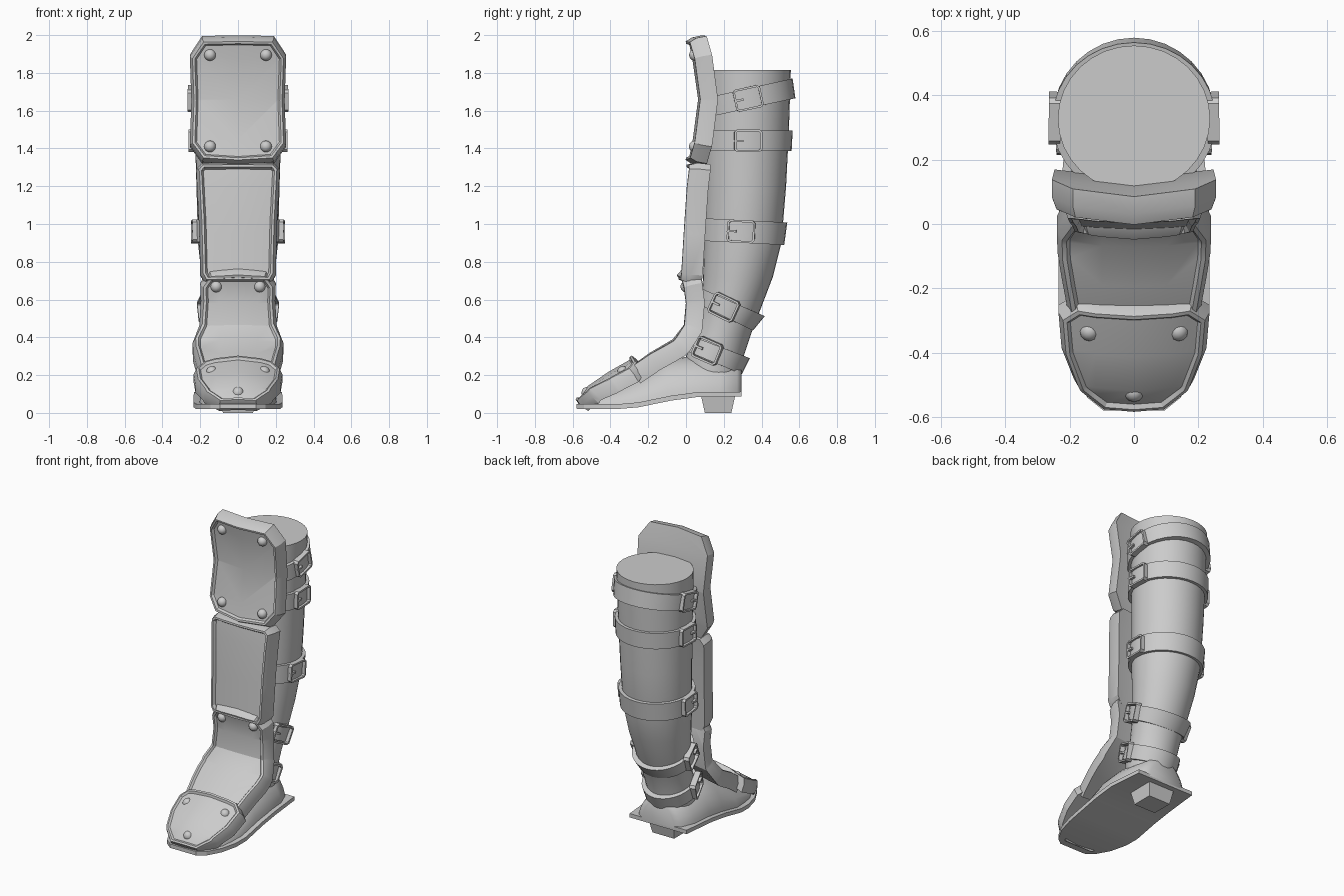
import bpy, bmesh, math
from mathutils import Vector, Matrix

if "Cube" in bpy.data.objects:
    bpy.data.objects.remove(bpy.data.objects["Cube"])


def finish(bm, name, angle=35):
    bmesh.ops.recalc_face_normals(bm, faces=bm.faces)
    me = bpy.data.meshes.new(name)
    bm.to_mesh(me)
    bm.free()
    ob = bpy.data.objects.new(name, me)
    bpy.context.collection.objects.link(ob)
    bpy.ops.object.select_all(action='DESELECT')
    bpy.context.view_layer.objects.active = ob
    ob.select_set(True)
    bpy.ops.object.shade_smooth_by_angle(angle=math.radians(angle))
    return ob


def loft(name, rings, closed=False, angle=35):
    """Skin a list of point rings; closed joins last ring to first, else caps."""
    bm = bmesh.new()
    vs = [[bm.verts.new(p) for p in r] for r in rings]
    n = len(vs[0])
    for i in range(len(vs) if closed else len(vs) - 1):
        a, b = vs[i], vs[(i + 1) % len(vs)]
        for j in range(n):
            bm.faces.new((a[j], a[(j + 1) % n], b[(j + 1) % n], b[j]))
    if not closed:
        bm.faces.new(vs[0])
        bm.faces.new(vs[-1])
    return finish(bm, name, angle)


def plate(name, path, half, depth, bevel, rim, recess, bend, xcuts):
    """Rimmed armour plate: flat outline (x, t) wrapped on a y-z path."""
    P = [Vector(p) for p in path]
    S = [0]
    for a, b in zip(P, P[1:]):
        S.append(S[-1] + (b - a).length)
    L = S[-1]
    N = []
    for i in range(len(P)):
        t = (P[min(i + 1, len(P) - 1)] - P[max(i - 1, 0)]).normalized()
        N.append(Vector((-t.y, t.x)))

    def place(x, d, s):
        d += bend[0] * abs(x) ** bend[1]
        i = max(k for k in range(len(S) - 1) if S[k] <= max(s, 0))
        f = (s - S[i]) / (S[i + 1] - S[i])
        q = P[i].lerp(P[i + 1], f) + N[i].lerp(N[i + 1], f).normalized() * d
        return Vector((x, q.x, q.y))

    outline = half + [(-x, t) for x, t in reversed(half) if x > 0]
    bm = bmesh.new()
    back = [bm.verts.new((x, depth, t * L)) for x, t in outline]
    front = [bm.verts.new((x, depth * 0.4, t * L)) for x, t in outline]
    n = len(back)
    for i in range(n):
        j = (i + 1) % n
        bm.faces.new((back[i], back[j], front[j], front[i]))
    bm.faces.new(back)
    f = bm.faces.new(front)
    bm.normal_update()
    for width, d in ((bevel, 0), (rim, 0), (0.01, recess)):
        bmesh.ops.inset_region(bm, faces=[f], thickness=width, use_even_offset=True)
        for v in f.verts:
            v.co.y = d
    cuts = [((0, 0, s), (0, 0, 1)) for s in S[1:-1]]
    cuts += [((x, 0, 0), (1, 0, 0)) for x in xcuts]
    for co, no in cuts:
        bmesh.ops.bisect_plane(bm, geom=bm.verts[:] + bm.edges[:] + bm.faces[:],
                               dist=1e-5, plane_co=co, plane_no=no)
    for v in bm.verts:
        v.co = place(*v.co)
    finish(bm, name, 25)
    return lambda x, t, sink=0.0: place(x, recess + sink, t * L)


def rivet(name, pos, r=0.031):
    bm = bmesh.new()
    bmesh.ops.create_uvsphere(bm, u_segments=12, v_segments=8, radius=r)
    bmesh.ops.translate(bm, verts=bm.verts, vec=pos)
    finish(bm, name, 60)


# leg shaft: z, front y, back y, half width
LEG = [(0.2, 0.0, 0.29, 0.145), (0.3, 0.0, 0.305, 0.15), (0.42, 0.05, 0.345, 0.155),
       (0.55, 0.08, 0.395, 0.17), (0.72, 0.09, 0.46, 0.192), (0.9, 0.095, 0.505, 0.212),
       (1.2, 0.1, 0.53, 0.22), (1.5, 0.1, 0.545, 0.229), (1.815, 0.1, 0.555, 0.237)]


def leg_point(a, z, off=0.0):
    z1 = min(max(z, LEG[0][0]), LEG[-1][0] - 1e-4)
    i = max(k for k in range(len(LEG) - 1) if LEG[k][0] <= z1)
    A, B = LEG[i], LEG[i + 1]
    f = (z1 - A[0]) / (B[0] - A[0])
    yf, yb, w = (A[k] + (B[k] - A[k]) * f for k in (1, 2, 3))
    return Vector(((w + off) * math.cos(a), (yf + yb) / 2 + ((yb - yf) / 2 + off) * math.sin(a), z))


M = 32
loft("leg_shaft", [[leg_point(2 * math.pi * j / M, r[0]) for j in range(M)] for r in LEG])


# straps with a buckle on either side
def buckle(name, pos, normal, slope, side):
    bm = bmesh.new()
    w, h, c, b = 0.074, 0.06, 0.014, 0.011

    def oct_ring(w, h, c, d):
        pts = [(w - c, h), (w, h - c), (w, c - h), (w - c, -h), (c - w, -h), (-w, c - h), (-w, h - c), (c - w, h)]
        return [bm.verts.new((d, u, v)) for u, v in pts]
    R = [oct_ring(w, h, c, -0.025), oct_ring(w, h, c, 0.012),
         oct_ring(w - b, h - b, c / 2, 0.012), oct_ring(w - b, h - b, c / 2, -0.025)]
    for k in range(4):
        p, q = R[k], R[(k + 1) % 4]
        for j in range(8):
            bm.faces.new((p[j], p[(j + 1) % 8], q[(j + 1) % 8], q[j]))
    # prong
    bmesh.ops.create_cube(bm, size=1, matrix=Matrix.Translation((0.003, -0.05, 0))
                          @ Matrix.Diagonal((0.016, 0.05, 0.012, 1)))
    n = normal.normalized()
    u = Vector((0, 1, slope))
    u = (u - n * u.dot(n)).normalized()
    v = n.cross(u)
    rot = Matrix((n, u, v)).transposed().to_4x4()
    bmesh.ops.transform(bm, verts=bm.verts, matrix=Matrix.Translation(pos) @ rot)
    if side < 0:
        bmesh.ops.scale(bm, verts=bm.verts, vec=(-1, 1, 1))
    finish(bm, name, 30)


# name, y0, z at y0, slope, half height, buckle y
STRAPS = [("upper_strap", 0.33, 1.665, 0.22, 0.052, 0.33), ("knee_strap", 0.33, 1.44, 0.0, 0.054, 0.33),
          ("calf_strap", 0.3, 0.96, -0.05, 0.06, 0.29), ("lower_strap", 0.22, 0.55, -0.46, 0.045, 0.2),
          ("ankle_strap", 0.16, 0.31, -0.4, 0.045, 0.11)]
for name, y0, z0, k, hh, by in STRAPS:
    def strap_point(a, dz, off):
        z = z0
        for _ in range(6):
            p = leg_point(a, z, off)
            z = z0 + k * (p.y - y0) + dz
        # lean the band square to its slope
        return leg_point(a, z, off) - Vector((0, 0.8 * k * dz * (1 + math.sin(a)) / 2, 0))
    sections = []
    for j in range(M):
        a = 2 * math.pi * j / M
        sections.append([strap_point(a, dz, off) for dz, off in
                         ((-hh, -0.012), (-hh, 0.02), (hh, 0.02), (hh, -0.012))])
    loft(name, sections, closed=True)
    a = min((math.radians(d) for d in range(-60, 61)),
            key=lambda t: abs(strap_point(t, 0, 0.02).y - by))
    pos = strap_point(a, 0, 0.02)
    for s in (1, -1):
        buckle(name + "_buckle", pos, Vector((math.cos(a), math.sin(a), 0)), k, s)

# foot upper: y, half width, bottom z, top z
foot = []
for y, w, zb, zt in [(0.295, 0.12, 0.1, 0.25), (0.27, 0.16, 0.1, 0.275), (0.18, 0.195, 0.1, 0.28),
                     (0.04, 0.205, 0.1, 0.3), (-0.1, 0.205, 0.08, 0.29), (-0.25, 0.205, 0.05, 0.2),
                     (-0.42, 0.18, 0.04, 0.13), (-0.55, 0.11, 0.035, 0.06)]:
    foot.append([(w * math.cos(math.pi * j / 14), y, zb + (zt - zb) * math.sin(math.pi * j / 14) ** 1.15)
                 for j in range(15)])
loft("foot_upper", foot, angle=45)

# sole: y, half width, bottom z
sole = []
for y, w, z in [(0.295, 0.21, 0.086), (0.06, 0.233, 0.084), (-0.08, 0.235, 0.065), (-0.25, 0.235, 0.03),
                (-0.34, 0.225, 0.022), (-0.45, 0.195, 0.02), (-0.54, 0.145, 0.02), (-0.58, 0.095, 0.022)]:
    sole.append([(-w, y, z), (w, y, z), (w, y, z + 0.026), (-w, y, z + 0.026)])
loft("sole", sole, angle=20)

# heel block
loft("heel", [[(-w, a, z), (w, a, z), (w, b, z), (-w, b, z)]
              for z, w, a, b in ((0, 0.08, 0.1, 0.24), (0.09, 0.095, 0.08, 0.26))])

# armour plates from knee to toe
knee = plate("knee_plate", [(-0.005, 1.98), (0.018, 1.87), (0.048, 1.66), (0.02, 1.45), (-0.005, 1.325)],
             [(0, 0), (0.19, 0.012), (0.255, 0.16), (0.247, 0.5), (0.255, 0.84), (0.19, 0.975), (0, 1)],
             0.092, 0.014, 0.012, 0.016, (0.12, 1), (0,))
plate("shin_plate", [(0.005, 1.33), (-0.01, 1.2), (-0.025, 0.95), (-0.04, 0.69)],
      [(0, 0), (0.19, 0), (0.222, 0.05), (0.207, 0.5), (0.2, 0.93), (0.175, 1), (0, 1)],
      0.11, 0.016, 0.012, 0.02, (0.4, 2), (-0.12, 0, 0.12))
ankle = plate("ankle_plate", [(-0.055, 0.745), (-0.03, 0.69), (-0.015, 0.58), (-0.025, 0.47), (-0.08, 0.4),
                              (-0.2, 0.33), (-0.31, 0.25)],
              [(0, 0), (0.15, 0.02), (0.2, 0.13), (0.197, 0.25), (0.205, 0.42), (0.24, 0.54), (0.238, 0.66),
               (0.205, 1), (0, 1)],
              0.095, 0.016, 0.014, 0.014, (0.5, 2), (-0.1, 0, 0.1))
toe = plate("toe_plate", [(-0.275, 0.31), (-0.42, 0.228), (-0.53, 0.152), (-0.592, 0.06)],
            [(0, 0), (0.18, 0), (0.235, 0.13), (0.225, 0.45), (0.178, 0.8), (0.1, 1), (0, 1)],
            0.078, 0.014, 0.012, 0.014, (1.1, 2), (-0.12, 0, 0.12))

# rivets
for s in (1, -1):
    rivet("knee_rivet", knee(0.148 * s, 0.14))
    rivet("knee_rivet", knee(0.148 * s, 0.86))
    rivet("ankle_rivet", ankle(0.115 * s, 0.135, 0.008))
    rivet("toe_rivet", toe(0.138 * s, 0.24, 0.018))
rivet("toe_rivet", toe(0, 0.8, 0.018))
